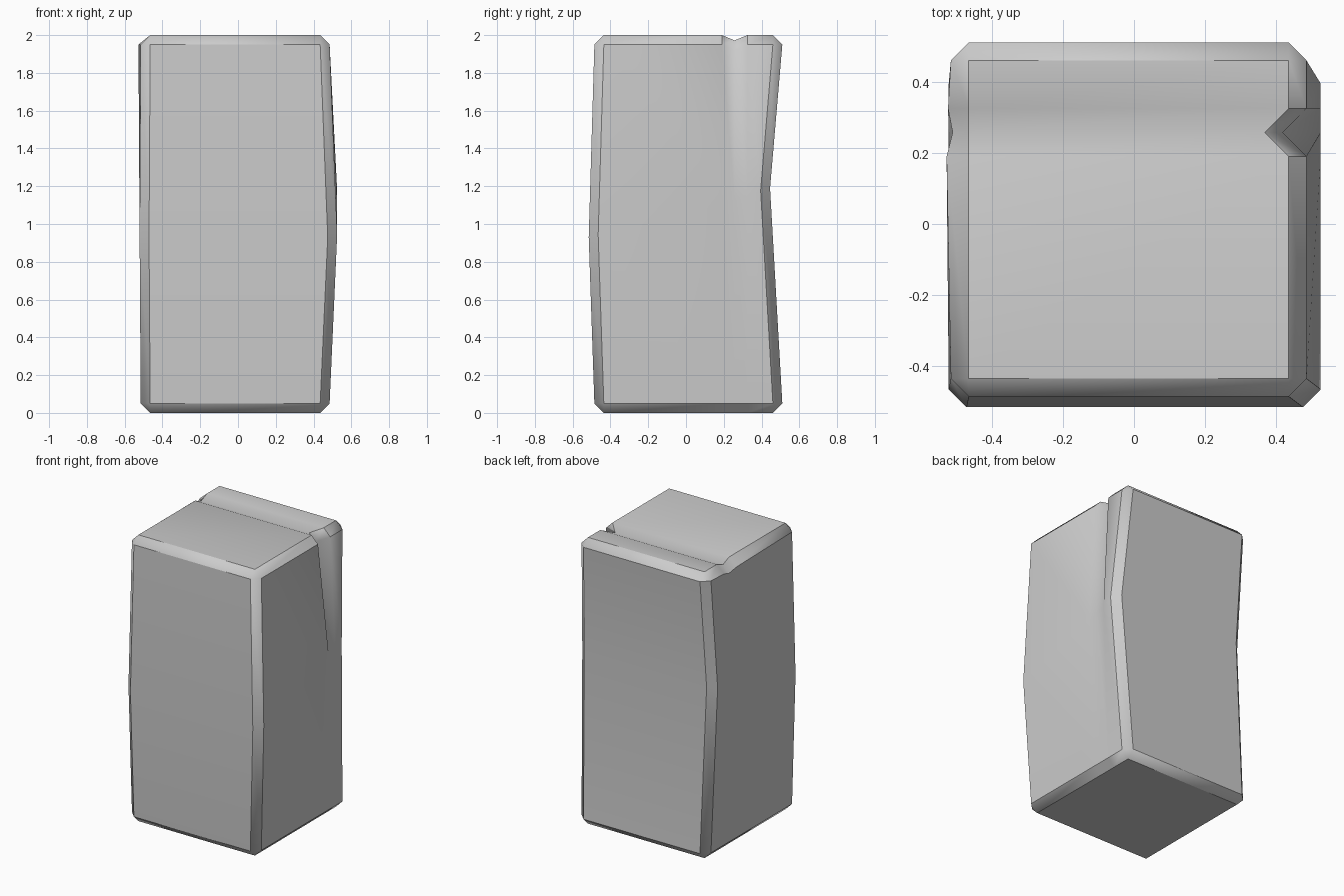
import bpy, bmesh, math
from mathutils import Vector, Matrix

if "Cube" in bpy.data.objects:
    bpy.data.objects.remove(bpy.data.objects["Cube"])

# Basic block, 1 x 1 x 2, with one flat chamfer on every edge
X0, X1, Y0, Y1 = -0.515, 0.485, -0.485, 0.51
bm = bmesh.new()
bmesh.ops.create_cube(bm, size=1)
for v in bm.verts:
    v.co = Vector((X0 + (v.co.x + 0.5) * (X1 - X0),
                   Y0 + (v.co.y + 0.5) * (Y1 - Y0),
                   (v.co.z + 0.5) * 2))
bmesh.ops.bevel(bm, geom=bm.edges[:], offset=0.05, offset_type='OFFSET',
                segments=1, profile=0.5, affect='EDGES')


def cut(point, normal):
    bmesh.ops.bisect_plane(bm, geom=bm.verts[:] + bm.edges[:] + bm.faces[:],
                           plane_co=point, plane_no=normal, dist=1e-5)


# Slanted loop round the middle, and three loops for the crack
mid = Vector((0, Y0, 0.93))
slope = (1.19 - 0.93) / (Y1 - Y0)
normal = Vector((0, -slope, 1)).normalized()
cut(mid, normal)
CRACK = (0.19, 0.257, 0.325)
for y in CRACK:
    cut((0, y, 0), (0, 1, 0))

# Bend the sides at the middle loop, then press in the crack at the top
left_shift = (-0.012, 0.005, -0.008)
for v in bm.verts:
    x, y, z = v.co
    if abs((v.co - mid).dot(normal)) < 1e-3:
        if x > 0.4:
            v.co.x += 0.04
        elif x < -0.4:
            v.co.x -= 0.006
        if y < -0.4:
            v.co.y -= 0.03
        elif y > 0.42:
            v.co.y -= 0.065
    elif z > 1.9:
        for i, cy in enumerate(CRACK):
            if abs(y - cy) < 1e-3:
                if x < -0.5:
                    v.co.x += left_shift[i]
                if i == 1:
                    v.co.z -= 0.028
                    if x > 0.4:
                        v.co.x -= 0.067

# Smooth shading with crisp chamfers; the groove across the top stays soft
bmesh.ops.recalc_face_normals(bm, faces=bm.faces[:])
for f in bm.faces:
    f.smooth = True
for e in bm.edges:
    groove = all(abs(v.co.y - CRACK[1]) < 1e-3 and v.co.z > 1.9 for v in e.verts)
    e.smooth = groove or e.calc_face_angle(0) < math.radians(38)

mesh = bpy.data.meshes.new("stone_block")
bm.to_mesh(mesh)
bm.free()
block = bpy.data.objects.new("stone_block", mesh)
bpy.context.collection.objects.link(block)
